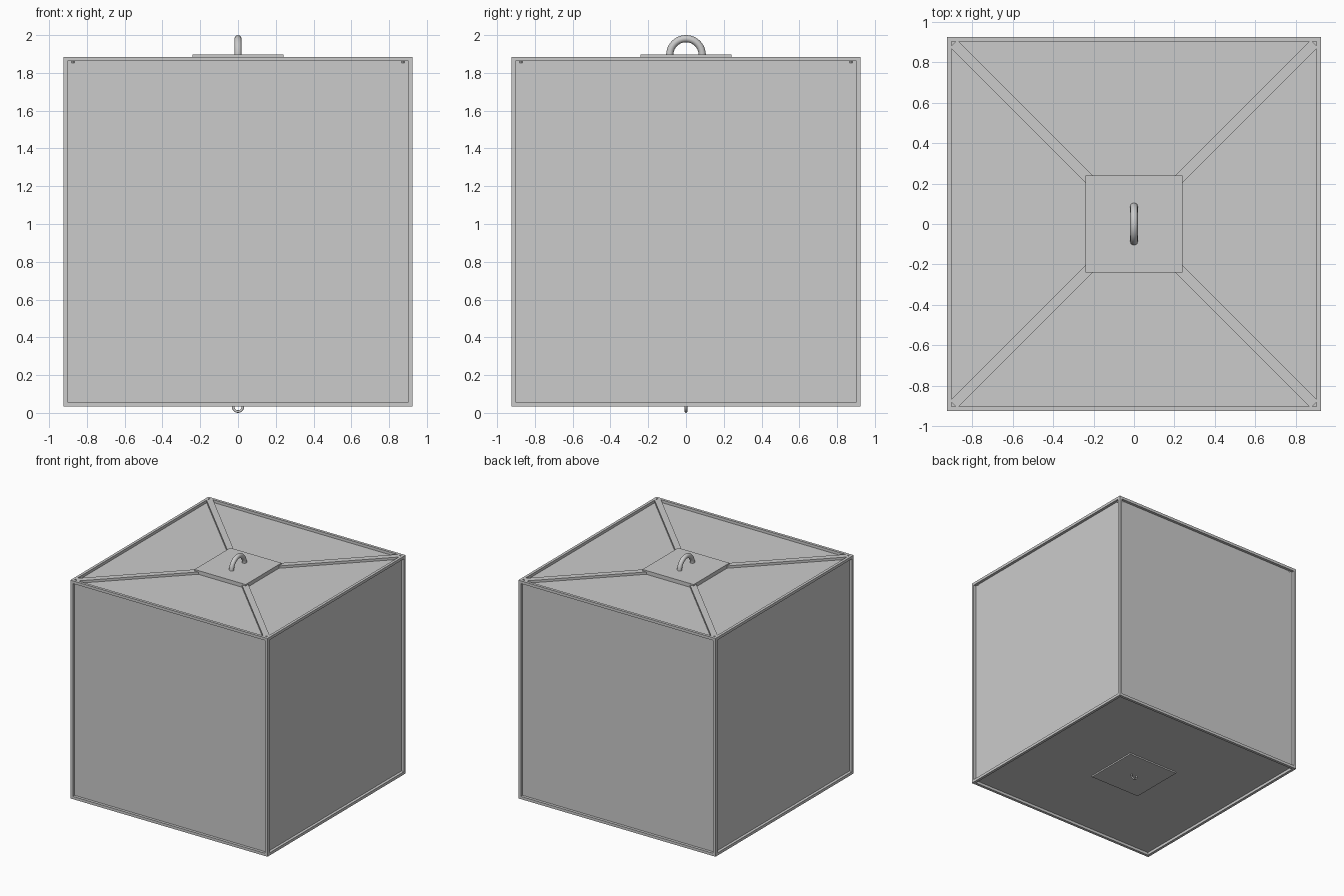
import bpy, bmesh, math
from mathutils import Matrix, Vector

if "Cube" in bpy.data.objects:
    bpy.data.objects.remove(bpy.data.objects["Cube"])

H, BAR, RECESS = 0.925, 0.033, 0.02      # half size, frame width, panel recess
CZ = 0.035 + H                           # cube centre height
TOP = CZ + H
IN = H - BAR


def finish(name, bm):
    bmesh.ops.recalc_face_normals(bm, faces=bm.faces)
    me = bpy.data.meshes.new(name)
    bm.to_mesh(me)
    bm.free()
    ob = bpy.data.objects.new(name, me)
    bpy.context.collection.objects.link(ob)
    return ob


def box(name, loc, size, rot=None):
    bm = bmesh.new()
    m = Matrix.Translation(loc) @ (rot or Matrix()) @ Matrix.Diagonal((*size, 1))
    bmesh.ops.create_cube(bm, size=1, matrix=m)
    return finish(name, bm)


def half_ring(name, loc, major, minor, rot, steps=24, sides=12):
    # circle spun through half a turn; arch rises along local +z in the local xz plane
    bm = bmesh.new()
    m = Matrix.Translation((major, 0, 0))
    res = bmesh.ops.create_circle(bm, segments=sides, radius=minor, matrix=m)
    geom = res["verts"] + list({e for v in res["verts"] for e in v.link_edges})
    bmesh.ops.spin(bm, geom=geom, cent=(0, 0, 0), axis=(0, -1, 0),
                   angle=math.pi, steps=steps)
    bmesh.ops.holes_fill(bm, edges=[e for e in bm.edges if e.is_boundary])
    bmesh.ops.transform(bm, matrix=Matrix.Translation(loc) @ rot, verts=bm.verts)
    ob = finish(name, bm)
    bpy.ops.object.select_all(action="DESELECT")
    bpy.context.view_layer.objects.active = ob
    ob.select_set(True)
    bpy.ops.object.shade_smooth_by_angle(angle=math.radians(40))
    return ob


# Cube frame: inset every face, push openings through to the hollow inside
bm = bmesh.new()
bmesh.ops.create_cube(bm, size=2 * H, matrix=Matrix.Translation((0, 0, CZ)))
faces = bm.faces[:]
bmesh.ops.inset_individual(bm, faces=faces, thickness=BAR)
for f in faces:
    n = f.normal.copy()
    new = bmesh.ops.extrude_discrete_faces(bm, faces=[f])["faces"]
    bmesh.ops.translate(bm, vec=-n * BAR, verts=new[0].verts)
    bmesh.ops.delete(bm, geom=new, context="FACES")
bmesh.ops.remove_doubles(bm, verts=bm.verts, dist=1e-4)
finish("frame", bm)

# Recessed panels on all six sides
T = 0.01
for name, axis, sign in (("right_panel", 0, 1), ("left_panel", 0, -1),
                         ("back_panel", 1, 1), ("front_panel", 1, -1),
                         ("top_panel", 2, 1), ("bottom_panel", 2, -1)):
    loc, size = Vector((0, 0, CZ)), [2 * IN] * 3
    loc[axis] += sign * (H - RECESS - T / 2)
    size[axis] = T
    box(name, loc, size)

# Diagonal roof bars, flush with the frame, from plate to corners
r0, r1 = 0.2 * math.sqrt(2), IN * math.sqrt(2)
for i in range(4):
    a = math.radians(45 + 90 * i)
    mid = (r0 + r1) / 2
    box(f"roof_bar_{i + 1}", (mid * math.cos(a), mid * math.sin(a), TOP - BAR / 2),
        (r1 - r0, 0.05, BAR), Matrix.Rotation(a, 4, "Z"))

# Centre plates
box("top_plate", (0, 0, TOP - 0.0085), (0.48, 0.48, 0.041))
box("bottom_plate", (0, 0, 0.052), (0.48, 0.48, 0.018))

# Carrying handle above, small hook below
half_ring("top_handle", (0, 0, TOP + 0.01), 0.086, 0.019, Matrix.Rotation(math.pi / 2, 4, "Z"))
half_ring("bottom_hook", (0, 0, 0.032), 0.025, 0.007, Matrix.Rotation(math.pi, 4, "X"))
for x in (-0.025, 0.025):
    bm = bmesh.new()
    bmesh.ops.create_cone(bm, cap_ends=True, segments=12, radius1=0.007, radius2=0.007,
                          depth=0.02, matrix=Matrix.Translation((x, 0, 0.041)))
    finish("hook_leg", bm)
